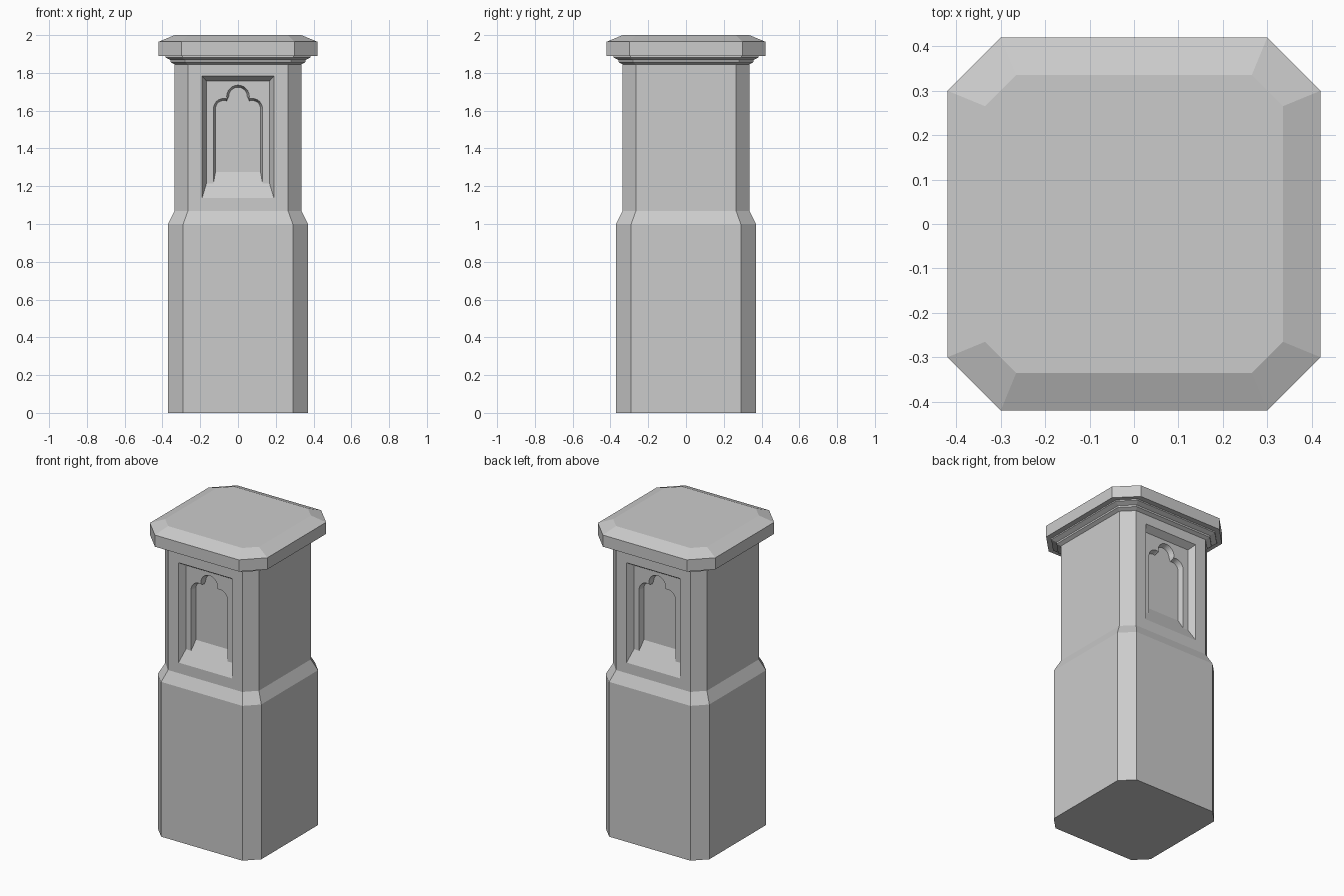
import bpy, bmesh
from math import sin, cos, radians

cube = bpy.data.objects.get("Cube")
if cube:
    bpy.data.objects.remove(cube, do_unlink=True)

stone = bpy.data.materials.new("grey stone")
stone.use_nodes = True
stone.diffuse_color = (0.6, 0.6, 0.6, 1)
stone.node_tree.nodes["Principled BSDF"].inputs["Base Color"].default_value = (0.6, 0.6, 0.6, 1)


def ring(bm, half, flat, z):
    """Chamfered square; edges 0 and 4 face front and back."""
    front = [(-flat, -half), (flat, -half), (half, -flat), (half, flat)]
    pts = front + [(-x, -y) for x, y in front]
    return [bm.verts.new((x, y, z)) for x, y in pts]


def loft(bm, profile, open_levels=()):
    rings = [ring(bm, *p) for p in profile]
    for level, (a, b) in enumerate(zip(rings, rings[1:])):
        for i in range(8):
            if level in open_levels and i in (0, 4):
                continue
            j = (i + 1) % 8
            bm.faces.new((a[i], a[j], b[j], b[i]))
    bm.faces.new(rings[0][::-1])
    bm.faces.new(rings[-1])
    return rings


def finish(bm, name):
    bmesh.ops.recalc_face_normals(bm, faces=bm.faces[:])
    mesh = bpy.data.meshes.new(name)
    bm.to_mesh(mesh)
    bm.free()
    mesh.materials.append(stone)
    obj = bpy.data.objects.new(name, mesh)
    bpy.context.scene.collection.objects.link(obj)
    return obj


def trefoil(inset, foot):
    """Outline from left foot over the three lobes to the right foot."""
    side, top = 0.055 - inset, 0.06 - inset
    left = [(-0.13 + inset, foot)]
    for a in range(180, 69, -10):
        left.append((-0.075 + side * cos(radians(a)), 1.61 + side * sin(radians(a))))
    for a in range(180, 90, -10):
        left.append((top * cos(radians(a)), 1.675 + top * sin(radians(a))))
    return left + [(0, 1.675 + top)] + [(-x, z) for x, z in reversed(left)]


SHAFT = 0.335
FRAME_DEPTH, BACK_DEPTH = 0.042, 0.075
SILL_LOW, SILL_MID, SILL_TOP = 1.138, 1.215, 1.276


def niche(bm, corners, sign):
    """Splayed frame, trefoil arch and sloping sill set into an open wall panel."""
    def place(points, depth):
        return [bm.verts.new((-sign * x, sign * (SHAFT - depth), z)) for x, z in points]

    def rect(w, low, high):
        return [(-w, low), (w, low), (w, high), (-w, high)]

    outer = place(rect(0.19, SILL_LOW, 1.783), 0)
    inner = place(rect(0.167, SILL_MID, 1.757), FRAME_DEPTH)
    arch = place(trefoil(0, SILL_MID), FRAME_DEPTH)
    back = place(trefoil(0.011, SILL_TOP), BACK_DEPTH)
    # wall around the opening
    for i in range(4):
        j = (i + 1) % 4
        bm.faces.new((corners[i], corners[j], outer[j], outer[i]))
    # splayed jambs and head
    for i in (1, 2, 3):
        j = (i + 1) % 4
        bm.faces.new((outer[i], outer[j], inner[j], inner[i]))
    # arched plate, arch reveal and back panel
    bm.faces.new([inner[0]] + arch + [inner[1], inner[2], inner[3]])
    for i in range(len(arch) - 1):
        bm.faces.new((arch[i], arch[i + 1], back[i + 1], back[i]))
    bm.faces.new(back)
    # sloping sill
    bm.faces.new((outer[0], outer[1], inner[1], arch[-1], back[-1], back[0], arch[0], inner[0]))


# pillar body with a niche in front and back
bm = bmesh.new()
body = loft(bm, [(0.37, 0.29, 0), (0.37, 0.29, 1.0), (SHAFT, 0.265, 1.07),
                 (SHAFT, 0.265, 1.845)], open_levels=(2,))
low, high = body[2], body[3]
for sign, i in ((-1, 0), (1, 4)):
    niche(bm, [low[i], low[i + 1], high[i + 1], high[i]], sign)
finish(bm, "pillar_body")

# moulding under the cap
bm = bmesh.new()
loft(bm, [(SHAFT, 0.265, 1.845), (0.357, 0.28, 1.857), (0.357, 0.28, 1.868),
          (0.385, 0.295, 1.882), (0.385, 0.295, 1.89)])
finish(bm, "cap_moulding")

# bevelled cap stone
bm = bmesh.new()
loft(bm, [(0.42, 0.30, 1.89), (0.42, 0.30, 1.965), (SHAFT, 0.265, 2.0)])
finish(bm, "cap_stone")
